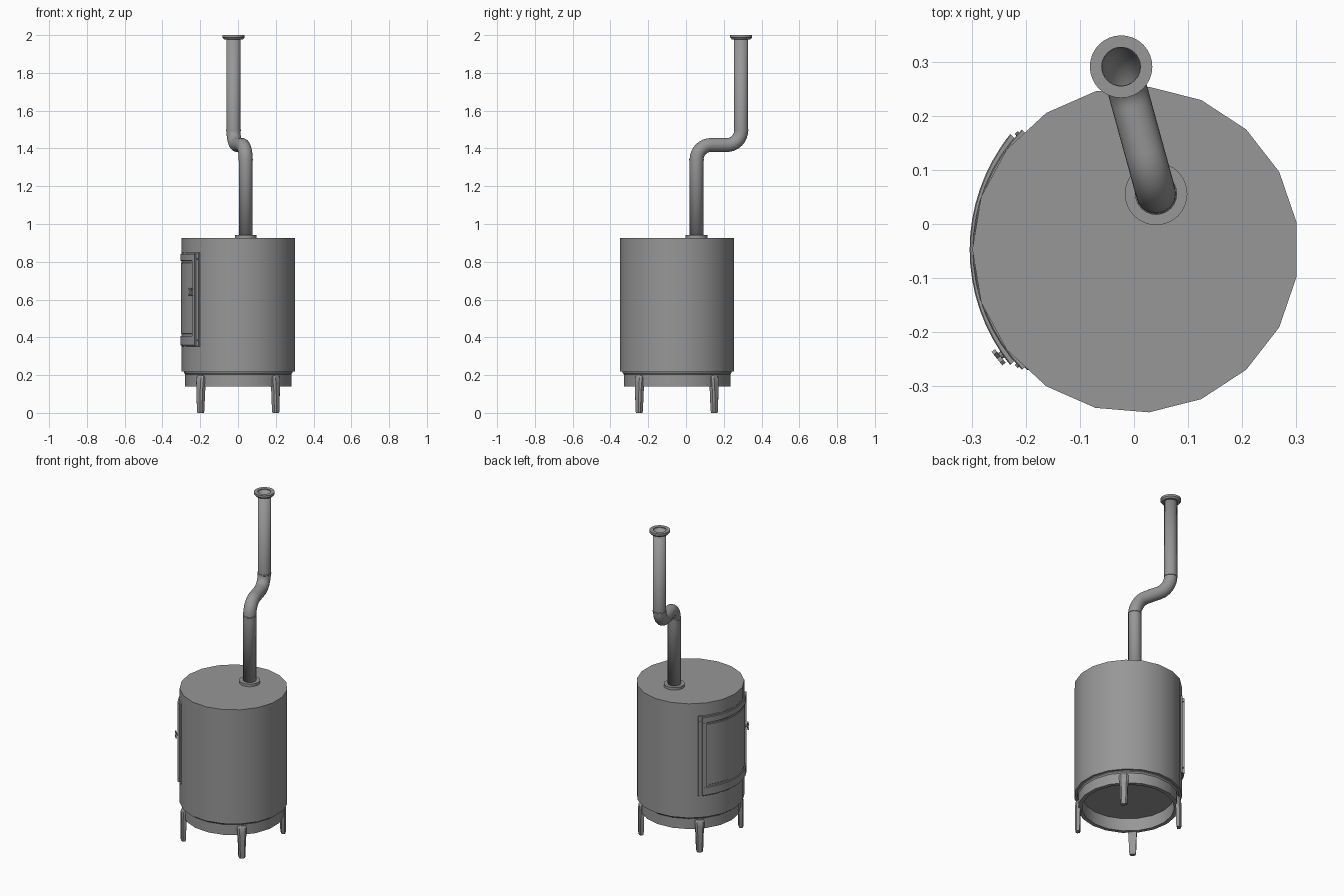
import bpy, bmesh
from math import sin, cos, pi, radians
from mathutils import Vector

if "Cube" in bpy.data.objects:
    bpy.data.objects.remove(bpy.data.objects["Cube"])

CX, CY = 0.003, -0.0475   # barrel centre
SIDES = 19                # barrel facets

iron = bpy.data.materials.new("dark_iron")
iron.diffuse_color = (0.31, 0.31, 0.31, 1)
iron.use_nodes = True
iron.node_tree.nodes["Principled BSDF"].inputs["Base Color"].default_value = iron.diffuse_color


def finish(name, bm, smooth=True, angle=35):
    bmesh.ops.recalc_face_normals(bm, faces=bm.faces)
    me = bpy.data.meshes.new(name)
    bm.to_mesh(me)
    bm.free()
    me.materials.append(iron)
    ob = bpy.data.objects.new(name, me)
    bpy.context.collection.objects.link(ob)
    if smooth:
        bpy.ops.object.select_all(action='DESELECT')
        bpy.context.view_layer.objects.active = ob
        ob.select_set(True)
        bpy.ops.object.shade_smooth_by_angle(angle=radians(angle))
    return ob


def skin(bm, rings, closed=False, cap=False):
    """Bridge consecutive loops of verts with quads."""
    n = len(rings[0])
    pairs = list(zip(rings, rings[1:])) + ([(rings[-1], rings[0])] if closed else [])
    for a, b in pairs:
        for i in range(n):
            j = (i + 1) % n
            bm.faces.new((a[i], a[j], b[j], b[i]))
    if cap:
        bm.faces.new(rings[0])
        bm.faces.new(rings[-1])


def lathe(name, profile, x, y, sides, closed=True, cap=False, start=pi):
    bm = bmesh.new()
    rings = [[bm.verts.new((x + r * cos(start + 2 * pi * i / sides),
                            y + r * sin(start + 2 * pi * i / sides), z))
              for i in range(sides)] for r, z in profile]
    skin(bm, rings, closed, cap)
    return finish(name, bm)


def arc_panel(name, a0, a1, z0, z1, r_out, flare, bevel=0.002, n=16):
    """Curved block hugging the -x side; angles in degrees from -x."""
    bm = bmesh.new()
    rings = []
    for i in range(n + 1):
        d = a0 + (a1 - a0) * i / n
        a = pi - radians(d)
        ri, ro = 0.285, r_out + flare * (d / 47) ** 2
        outline = [(ri, z0), (ro - bevel, z0), (ro, z0 + bevel),
                   (ro, z1 - bevel), (ro - bevel, z1), (ri, z1)]
        rings.append([bm.verts.new((r * cos(a), CY + r * sin(a), z)) for r, z in outline])
    skin(bm, rings, cap=True)
    return finish(name, bm, angle=30)


# Barrel and the hollow skirt below it
lathe("barrel", [(0.303, 0.218), (0.303, 0.925)], CX, CY, SIDES, False, True)
lathe("base_ring", [(0.283, 0.14), (0.283, 0.204), (0.289, 0.212), (0.289, 0.222),
                    (0.26, 0.222), (0.26, 0.14)], CX, CY, SIDES)

# Four tapered legs on the diagonals: (z, radial centre, width, depth)
LEG = [(0.0, 0.285, 0.032, 0.022), (0.01, 0.285, 0.038, 0.026),
       (0.11, 0.284, 0.044, 0.028), (0.16, 0.282, 0.052, 0.032),
       (0.185, 0.280, 0.054, 0.030), (0.197, 0.278, 0.042, 0.018)]
for k, side in enumerate(("back_right", "back_left", "front_left", "front_right")):
    a = pi / 4 + k * pi / 2
    out, tan = Vector((cos(a), sin(a), 0)), Vector((-sin(a), cos(a), 0))
    bm = bmesh.new()
    rings = []
    for z, r, w, d in LEG:
        c = Vector((0.001, -0.049, z)) + out * r
        outline = [(-.5, -.5), (.5, -.5), (.5, .2), (.3, .5), (-.3, .5), (-.5, .2)]
        rings.append([bm.verts.new(c + tan * w * u + out * d * v) for u, v in outline])
    skin(bm, rings, cap=True)
    finish(side + "_leg", bm, angle=30)

# Flue pipe: up, elbow, level run, elbow, up
P0, P1 = Vector((0.041, 0.056, 0)), Vector((-0.024, 0.292, 0))
span = (P1 - P0).length
direction = (P1 - P0).normalized()
binormal = Vector((-direction.y, direction.x, 0))
ZMID, BEND, R = 1.418, 0.078, 0.037
path = [(0, 0.92, pi / 2)]          # (distance along run, z, slope)
for i in range(9):
    t = pi / 2 * i / 8
    path.append((BEND * (1 - cos(t)), ZMID - BEND * (1 - sin(t)), pi / 2 - t))
for i in range(9):
    t = pi / 2 * i / 8
    path.append((span - BEND * (1 - sin(t)), ZMID + BEND * (1 - cos(t)), t))
path.append((span, 1.995, pi / 2))
bm = bmesh.new()
rings = []
for s, z, slope in path:
    c = P0 + direction * s + Vector((0, 0, z))
    n = Vector((0, 0, cos(slope))) - direction * sin(slope)
    rings.append([bm.verts.new(c + R * (n * cos(2 * pi * i / 24) + binormal * sin(2 * pi * i / 24)))
                  for i in range(24)])
skin(bm, rings)
pipe = finish("flue_pipe", bm)
wall = pipe.modifiers.new("wall", 'SOLIDIFY')
wall.thickness, wall.offset = 0.002, -1

# Flanges and joint collars on the flue
lathe("lower_flange", [(0.036, 0.922), (0.058, 0.922), (0.058, 0.941),
                       (0.036, 0.941)], P0.x, P0.y, 32)
lathe("upper_flange", [(0.036, 1.978), (0.05, 1.978), (0.058, 1.987), (0.058, 2.0),
                       (0.036, 2.0)], P1.x, P1.y, 32)
for name, p, z in (("lower_collar", P0, ZMID - BEND), ("upper_collar", P1, ZMID + BEND)):
    lathe(name, [(0.036, z - 0.005), (0.039, z - 0.003),
                 (0.039, z + 0.003), (0.036, z + 0.005)], p.x, p.y, 24)

# Door: backing plate, raised frame bars and inset panel
arc_panel("door_plate", -47, 47, 0.352, 0.848, 0.299, 0.006)
arc_panel("door_frame_top", -43, 43, 0.805, 0.842, 0.305, 0.011)
arc_panel("door_frame_bottom", -43, 43, 0.358, 0.408, 0.305, 0.011)
arc_panel("door_frame_back", 38.5, 43, 0.405, 0.808, 0.305, 0.011, n=2)
arc_panel("door_frame_front", -43, -38.5, 0.405, 0.808, 0.305, 0.011, n=2)
arc_panel("door_panel", -37, 37, 0.418, 0.795, 0.301, 0.006)


def radial_stud(name, deg, z, r0, r1, radius, sides=10):
    a = pi - radians(deg)
    out = Vector((cos(a), sin(a), 0))
    bm = bmesh.new()
    bmesh.ops.create_cone(bm, cap_ends=True, segments=sides, radius1=radius,
                          radius2=radius * 0.8, depth=r1 - r0)
    ob = finish(name, bm)
    ob.rotation_euler = out.to_track_quat('Z', 'Y').to_euler()
    ob.location = out * (r0 + r1) / 2 + Vector((0, CY, z))
    return out


# Corner rivets
for deg in (-44.8, 44.8):
    for z in (0.385, 0.815):
        radial_stud("door_rivet", deg, z, 0.295, 0.308, 0.005)

# Latch handle: spindle with a small cross grip
out = radial_stud("handle_stem", -38.5, 0.64, 0.30, 0.322, 0.008)
for name, tilt in (("handle_grip_a", 0.6), ("handle_grip_b", -0.6)):
    bm = bmesh.new()
    bmesh.ops.create_cube(bm, size=1)
    bmesh.ops.scale(bm, vec=(0.008, 0.008, 0.045), verts=bm.verts)
    # tilt inside the tangent plane of the door
    grip = finish(name, bm, smooth=False)
    turn = out.to_track_quat('X', 'Z').to_euler()
    grip.rotation_euler = (tilt, 0, turn.z)
    grip.location = out * 0.321 + Vector((0, CY, 0.64))
